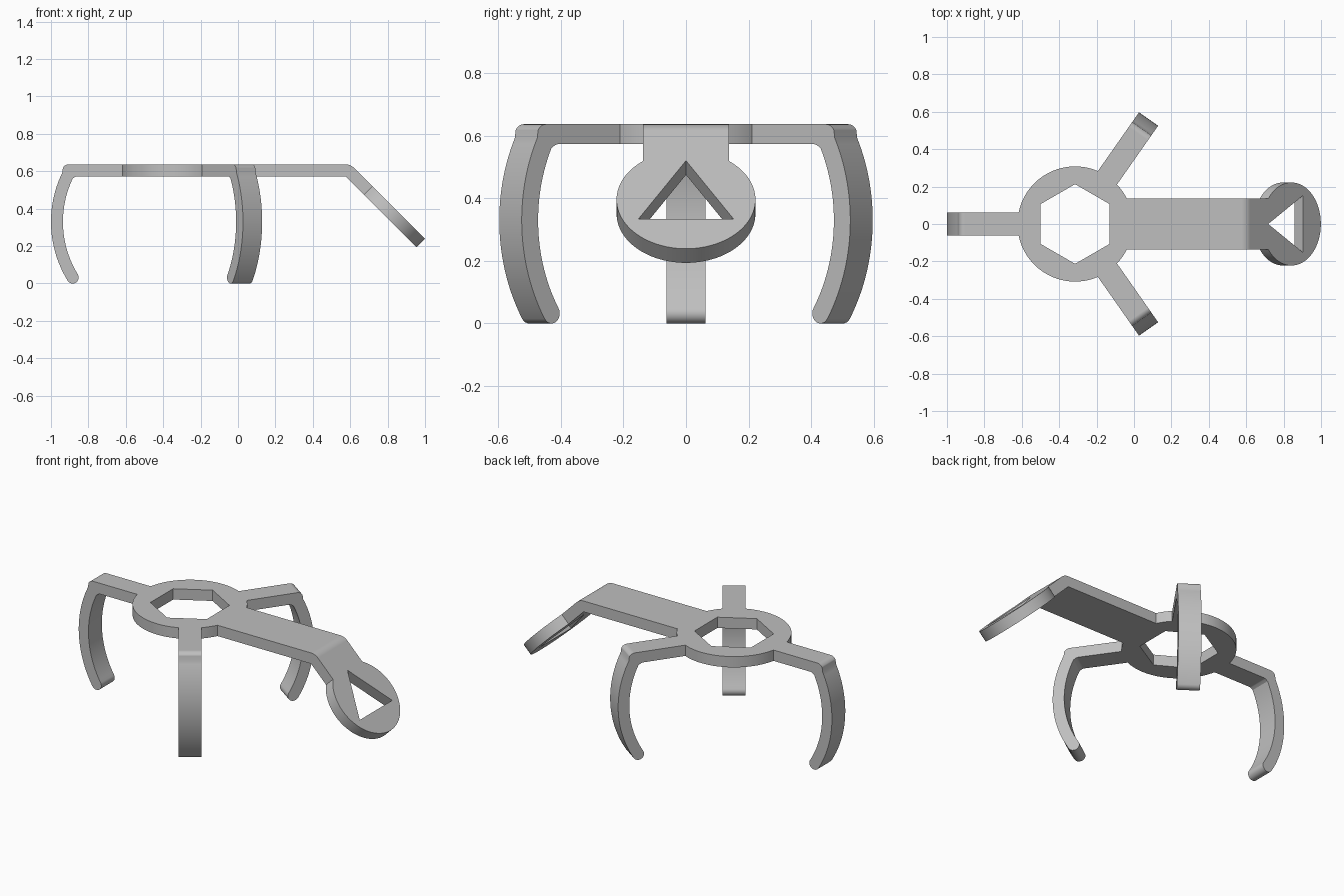
import bpy, bmesh
from math import radians, sin, cos, asin, degrees
from mathutils import Matrix, Vector

if "Cube" in bpy.data.objects:
    bpy.data.objects.remove(bpy.data.objects["Cube"])

grey = bpy.data.materials.new("plain grey")
grey.use_nodes = True
grey.diffuse_color = (0.52, 0.52, 0.52, 1)
grey.node_tree.nodes["Principled BSDF"].inputs["Base Color"].default_value = (0.52, 0.52, 0.52, 1)

THICK, TOP, HUB_X = 0.064, 0.637, -0.315
UNDER = TOP - THICK


def arc(cx, cy, r, a0, a1, n):
    """Points on an arc, angles in degrees."""
    angles = [radians(a0 + (a1 - a0) * i / n) for i in range(n + 1)]
    return [(cx + r * cos(a), cy + r * sin(a)) for a in angles]


def polygon(r, sides, start=0):
    return arc(0, 0, r, start, start + 360, sides)[:-1]


def prism(name, outline, depth, matrix):
    """Extrude a flat outline evenly about its plane, then place it."""
    bm = bmesh.new()
    face = bm.faces.new([bm.verts.new((x, y, -depth / 2)) for x, y in outline])
    new = bmesh.ops.extrude_face_region(bm, geom=[face])["geom"]
    bmesh.ops.translate(bm, vec=(0, 0, depth),
                        verts=[v for v in new if isinstance(v, bmesh.types.BMVert)])
    bmesh.ops.recalc_face_normals(bm, faces=bm.faces)
    bmesh.ops.transform(bm, matrix=matrix, verts=bm.verts)
    mesh = bpy.data.meshes.new(name)
    bm.to_mesh(mesh)
    bm.free()
    mesh.materials.append(grey)
    ob = bpy.data.objects.new(name, mesh)
    bpy.context.collection.objects.link(ob)
    return ob


def combine(target, other, operation):
    """Apply a boolean and discard the second object."""
    mod = target.modifiers.new(operation.lower(), 'BOOLEAN')
    mod.operation, mod.solver, mod.object = operation, 'EXACT', other
    bpy.context.view_layer.objects.active = target
    bpy.ops.object.modifier_apply(modifier=mod.name)
    bpy.data.objects.remove(other)


upright = Matrix.Rotation(radians(90), 4, 'X')
hub = Matrix.Translation((HUB_X, 0, 0))
hub_mid = Matrix.Translation((HUB_X, 0, TOP - THICK / 2))

# Central ring
frame = prism("clamp_frame", polygon(0.308, 96), THICK, hub_mid)

# Leg profile: flat bar, rounded shoulder, curved claw with a round tip
cx, cz, r_out = 0.085, 0.33, 0.6
r_in = r_out - THICK
r_mid = r_out - THICK / 2
tip = degrees(asin((THICK / 2 - cz) / r_mid))
tip_x, tip_z = cx + r_mid * cos(radians(tip)), THICK / 2
top_in = degrees(asin((UNDER - 0.012 - cz) / r_in))
leg_outline = [(0.24, UNDER), (0.24, TOP)]
leg_outline += arc(0.59, TOP - 0.035, 0.035, 90, 27, 6)
leg_outline += arc(cx, cz, r_out, 26, tip, 28)
leg_outline += arc(tip_x, tip_z, THICK / 2, tip, tip - 180, 12)[1:-1]
leg_outline += arc(cx, cz, r_in, tip, top_in, 28)
leg_outline += [(0.555, UNDER - 0.003), (0.545, UNDER)]

# Three legs around the ring
for angle in (180, 55, -55):
    turn = Matrix.Rotation(radians(angle), 4, 'Z')
    leg = prism("leg", leg_outline, 0.125, hub @ turn @ upright)
    combine(frame, leg, 'UNION')

# Wide arm that bends down towards the paddle
bend_x = 0.575
end = Vector((0.74, 0.498))
step = THICK * cos(radians(45))
arm_outline = [(-0.15, UNDER), (-0.15, TOP)]
arm_outline += arc(bend_x, UNDER, THICK, 90, 45, 6)
arm_outline += [tuple(end), (end.x - step, end.y - step), (bend_x, UNDER)]
combine(frame, prism("arm", arm_outline, 0.274, upright), 'UNION')

# Round tilted paddle
tilt = Matrix.Rotation(radians(45), 4, 'Y')
paddle_place = Matrix.Translation((0.842 - step / 2, 0, 0.396 - step / 2)) @ tilt
combine(frame, prism("paddle", polygon(0.222, 96), THICK, paddle_place), 'UNION')

# Hexagonal and triangular openings
combine(frame, prism("hex_hole", polygon(0.213, 6, 90), 0.2, hub_mid), 'DIFFERENCE')
combine(frame, prism("triangle_hole", polygon(0.176, 3, 180), 0.2, paddle_place), 'DIFFERENCE')

# Smooth curved walls, crisp edges
bpy.ops.object.select_all(action='DESELECT')
frame.select_set(True)
bpy.context.view_layer.objects.active = frame
bpy.ops.object.shade_smooth_by_angle(angle=radians(30))
normals = frame.modifiers.new("flat_face_normals", 'WEIGHTED_NORMAL')
normals.keep_sharp = True
